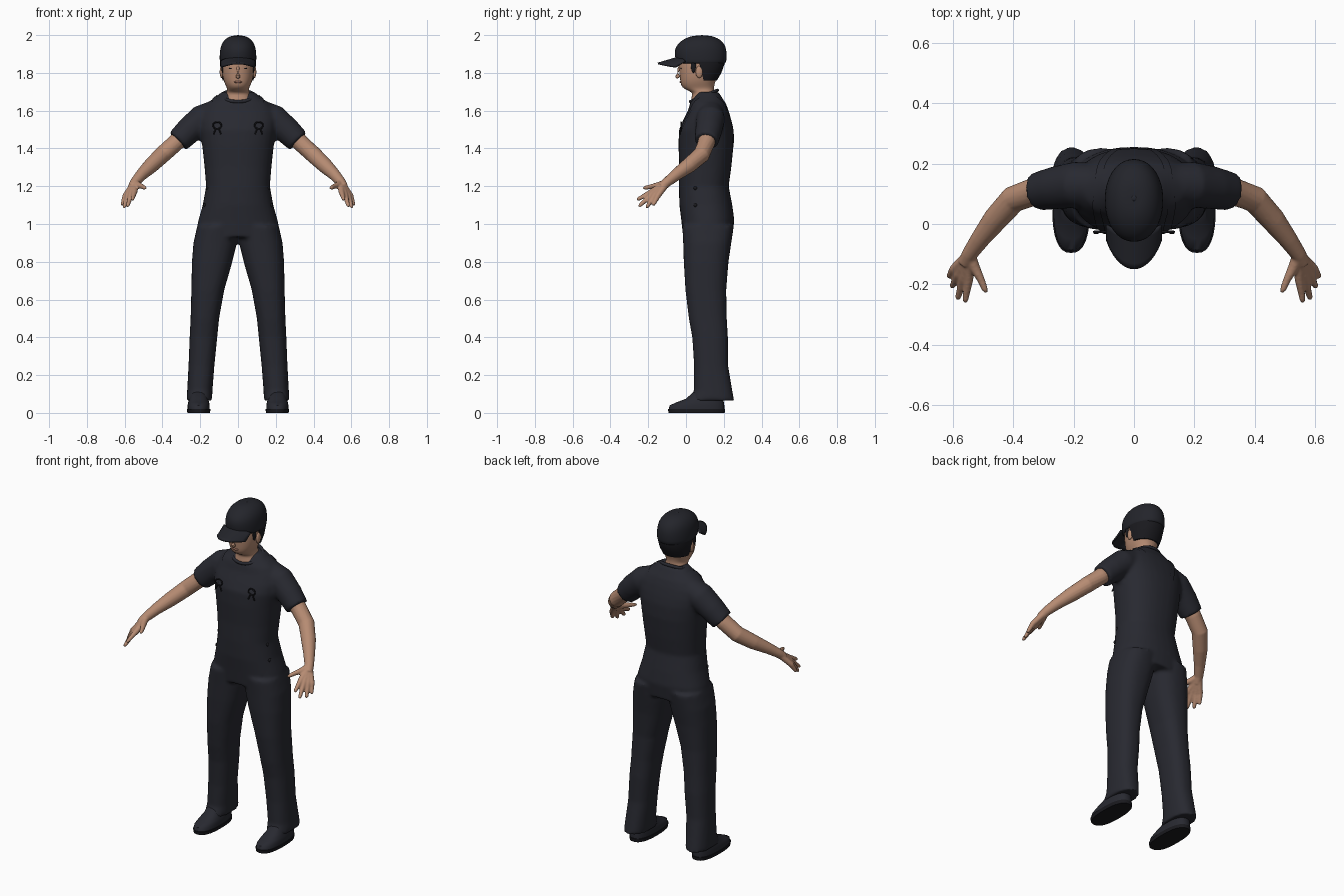
import bpy, bmesh, math
from mathutils import Vector, Matrix

cube = bpy.data.objects.get("Cube")
if cube:
    bpy.data.objects.remove(cube, do_unlink=True)


def material(name, color):
    m = bpy.data.materials.new(name)
    m.use_nodes = True
    m.diffuse_color = (*color, 1)
    bsdf = next(n for n in m.node_tree.nodes if n.type == 'BSDF_PRINCIPLED')
    bsdf.inputs["Base Color"].default_value = (*color, 1)
    bsdf.inputs["Roughness"].default_value = 0.8
    return m


NAVY = material("navy cloth", (.021, .022, .03))
CAP = material("cap cloth", (.017, .018, .024))
SKIN = material("skin", (.47, .26, .17))
LIP = material("lips", (.36, .17, .12))
BLACK = material("black", (.01, .01, .013))


def bridge(bm, rings):
    """Skin a list of vertex rings and close both ends."""
    n = len(rings[0])
    for a, b in zip(rings, rings[1:]):
        for i in range(n):
            j = (i + 1) % n
            bm.faces.new((a[i], a[j], b[j], b[i]))
    bm.faces.new(rings[0])
    bm.faces.new(rings[-1])


def loft(bm, rows, power=2.2, grow=0, n=32):
    """Horizontal rounded sections: height, front, back, left edge, right edge."""
    rings = []
    for z, front, back, x0, x1 in rows:
        cx, cy = (x0 + x1) / 2, (front + back) / 2
        rx, ry = abs(x1 - x0) / 2 + grow, (back - front) / 2 + grow
        ring = []
        for k in range(n):
            a = math.tau * k / n
            c, s = math.cos(a), math.sin(a)
            ring.append(bm.verts.new((
                cx + rx * math.copysign(abs(c) ** (2 / power), c),
                cy + ry * math.copysign(abs(s) ** (2 / power), s), z)))
        rings.append(ring)
    bridge(bm, rings)


def centred(rows):
    return [(z, f, b, -r, r) for z, f, b, r in rows]


def tube(bm, points, side=1, n=16):
    """Round limb through points given as x, y, z, radius."""
    pos = [Vector((side * x, y, z)) for x, y, z, r in points]
    rings = []
    for i, p in enumerate(pos):
        d = pos[min(i + 1, len(pos) - 1)] - pos[max(i - 1, 0)]
        q = d.to_track_quat('Z', 'Y')
        r = points[i][3]
        rings.append([bm.verts.new(p + q @ Vector((
            r * math.cos(math.tau * k / n), r * math.sin(math.tau * k / n), 0)))
            for k in range(n)])
    bridge(bm, rings)


def ball(bm, center, size):
    m = Matrix.Translation(center) @ Matrix.Diagonal((*size, 1))
    bmesh.ops.create_uvsphere(bm, u_segments=16, v_segments=10, radius=1, matrix=m)


def finish(name, bm, mat, voxel=0, subdiv=0):
    bmesh.ops.recalc_face_normals(bm, faces=bm.faces[:])
    mesh = bpy.data.meshes.new(name)
    bm.to_mesh(mesh)
    bm.free()
    mesh.materials.append(mat)
    ob = bpy.data.objects.new(name, mesh)
    bpy.context.collection.objects.link(ob)
    if voxel:
        mod = ob.modifiers.new("Blend", 'REMESH')
        mod.mode = 'VOXEL'
        mod.voxel_size = voxel
        mod.use_smooth_shade = True
        mod = ob.modifiers.new("Relax", 'SMOOTH')
        mod.factor = .5
        mod.iterations = 3
    else:
        if subdiv:
            ob.modifiers.new("Round", 'SUBSURF').levels = subdiv
            ob.modifiers["Round"].render_levels = subdiv
        bpy.ops.object.select_all(action='DESELECT')
        ob.select_set(True)
        bpy.context.view_layer.objects.active = ob
        bpy.ops.object.shade_smooth_by_angle(angle=math.radians(50))
    return ob


# Work suit: torso, sleeves and trouser legs blended together
suit = bmesh.new()
loft(suit, centred([
    (.93, -.015, .245, .225), (1.02, -.025, .256, .21), (1.1, -.035, .245, .187),
    (1.2, -.038, .226, .169), (1.3, -.036, .24, .177), (1.42, -.04, .252, .19),
    (1.5, -.037, .25, .203), (1.55, -.015, .24, .207), (1.6, .01, .226, .195),
    (1.64, .022, .21, .165), (1.67, .04, .19, .122), (1.7, .06, .172, .085)]), 2.3)
for s in (1, -1):
    tube(suit, [(.1, .13, 1.6, .065), (.19, .13, 1.555, .077),
                (.26, .12, 1.495, .071), (.318, .108, 1.438, .064)], s, 24)
    loft(suit, [(z, f, b, s * i, s * o) for z, f, b, i, o in [
        (.065, .02, .255, .138, .273), (.12, .042, .245, .135, .269),
        (.25, .043, .223, .125, .262), (.4, .033, .222, .11, .256),
        (.5, .015, .216, .1, .251), (.65, -.003, .213, .073, .247),
        (.8, -.012, .225, .03, .244), (.9, -.015, .24, .006, .236),
        (.99, -.02, .253, .004, .216)]], 2.4)
suit = finish("work_suit", suit, NAVY, voxel=.011)

# Shirt collar
bpy.ops.mesh.primitive_torus_add(major_radius=.08, minor_radius=.009, major_segments=40,
                                 minor_segments=10, location=(0, .095, 1.678),
                                 rotation=(.4, 0, 0))
collar = bpy.context.object
collar.name = "collar"
collar.scale = (1.07, .96, 1)
collar.data.materials.append(NAVY)
bpy.ops.object.shade_smooth()

HEAD = centred([
    (1.6, .035, .16, .085), (1.65, .022, .16, .08), (1.685, .035, .152, .065),
    (1.7, .028, .15, .06), (1.715, -.013, .148, .056), (1.735, -.027, .15, .066),
    (1.76, -.031, .157, .077), (1.8, -.035, .18, .085), (1.85, -.04, .198, .088),
    (1.92, -.03, .19, .08)])

for s, side in ((1, "left"), (-1, "right")):
    # Bare arm, with each finger running from the wrist through its knuckle
    arm = bmesh.new()
    tube(arm, [(.26, .12, 1.5, .047), (.33, .108, 1.43, .046), (.4, .082, 1.367, .045),
               (.46, .015, 1.31, .041), (.51, -.05, 1.262, .032),
               (.545, -.1, 1.222, .026), (.56, -.13, 1.195, .024)], s)
    wrist = (.545, -.1, 1.22, .02)
    for knuckle, tip in [((.548, -.183, 1.17), (.56, -.26, 1.128)),
                         ((.566, -.18, 1.158), (.585, -.25, 1.092)),
                         ((.583, -.168, 1.15), (.604, -.21, 1.085)),
                         ((.597, -.15, 1.148), (.614, -.175, 1.098))]:
        k, t = Vector(knuckle), Vector(tip)
        tube(arm, [wrist, (*k, .016), (*k.lerp(t, .5), .0125), (*k.lerp(t, .9), .01),
                   (*t, .005)], s, 10)
    tube(arm, [wrist, (.528, -.145, 1.205, .018), (.507, -.185, 1.198, .013),
               (.495, -.215, 1.192, .011), (.489, -.228, 1.19, .005)], s, 10)
    finish(side + "_arm", arm, SKIN, voxel=.005)

    # Shoe and sole
    for name, mat, rows in [
        ("_shoe", NAVY, [(.018, -.092, .203, .15, .267), (.04, -.086, .203, .15, .267),
                         (.056, -.05, .2, .153, .264), (.075, .0, .198, .158, .258),
                         (.12, .05, .195, .165, .25)]),
        ("_sole", BLACK, [(0, -.092, .205, .148, .268), (.02, -.096, .207, .146, .271)])]:
        bm = bmesh.new()
        loft(bm, [(z, f, b, s * i, s * o) for z, f, b, i, o in rows], 2.5)
        finish(side + name, bm, mat)

    # Ear, sideburn and eye
    bm = bmesh.new()
    ball(bm, (s * .087, .07, 1.805), (.01, .019, .032))
    finish(side + "_ear", bm, SKIN)
    bm = bmesh.new()
    ball(bm, (s * .081, .04, 1.84), (.008, .014, .04))
    finish(side + "_sideburn", bm, BLACK)
    bm = bmesh.new()
    ball(bm, (s * .034, -.026, 1.823), (.014, .004, .004))
    finish(side + "_eye", bm, BLACK)

    # Overall strap, draped from the bib over the shoulder to the middle back
    bm = bmesh.new()
    path = [(.11, -.03, 1.5), (.115, -.01, 1.55), (.12, .02, 1.6), (.125, .05, 1.65),
            (.125, .1, 1.68), (.12, .16, 1.68), (.11, .21, 1.64), (.09, .24, 1.58),
            (.06, .255, 1.5), (.03, .26, 1.42)]
    rows = [[bm.verts.new((s * (x + w), y, z)) for w in (-.016, 0, .016)]
            for x, y, z in path]
    for a, b in zip(rows, rows[1:]):
        for i in range(2):
            bm.faces.new((a[i], a[i + 1], b[i + 1], b[i]))
    strap = finish(side + "_strap", bm, NAVY, subdiv=2)
    wrap = strap.modifiers.new("Drape", 'SHRINKWRAP')
    wrap.target = suit
    wrap.wrap_mode = 'ABOVE_SURFACE'
    wrap.offset = .004

    # Chest buckle and hip buttons
    bm = bmesh.new()
    loop = [(.11 + .022 * math.sin(a), -.026, 1.522 + .018 * math.cos(a), .004)
            for a in [math.tau * k / 16 for k in range(17)]]
    tube(bm, loop, s, 8)
    for d in (-1, 1):
        tube(bm, [(.11 + d * .008, -.028, 1.505, .004),
                  (.11 + d * .02, -.03, 1.475, .004)], s, 8)
    finish(side + "_buckle", bm, BLACK)
    bm = bmesh.new()
    for x, z in ((.162, 1.19), (.176, 1.1)):
        ball(bm, (s * x, .05, z), (.008, .01, .01))
    finish(side + "_hip_buttons", bm, BLACK)

# Head and neck, nose, mouth
bm = bmesh.new()
loft(bm, HEAD)
finish("head", bm, SKIN, subdiv=1)
bm = bmesh.new()
tube(bm, [(0, -.03, 1.84, .007), (0, -.042, 1.81, .01), (0, -.049, 1.786, .014),
          (0, -.038, 1.772, .012)])
finish("nose", bm, SKIN, subdiv=1)
bm = bmesh.new()
ball(bm, (0, -.027, 1.752), (.022, .007, .006))
finish("lips", bm, LIP)

# Short hair: the back of the skull, slightly enlarged and cut off behind the ears
bm = bmesh.new()
loft(bm, [row for row in HEAD if row[0] > 1.75], grow=.007)
bmesh.ops.bisect_plane(bm, geom=bm.verts[:] + bm.edges[:] + bm.faces[:],
                       plane_co=(0, .088, 1.78), plane_no=(0, 1, .25), clear_inner=True)
bmesh.ops.holes_fill(bm, edges=[e for e in bm.edges if e.is_boundary])
finish("hair", bm, BLACK)

# Cap crown, top button and curved brim
bm = bmesh.new()
loft(bm, centred([
    (1.845, -.045, .208, .094), (1.855, -.052, .213, .097), (1.89, -.06, .217, .098),
    (1.925, -.06, .214, .095), (1.95, -.047, .205, .088), (1.975, -.02, .185, .073),
    (1.992, .018, .15, .048), (1.998, .05, .12, .025)]), 2.1)
finish("cap_crown", bm, CAP, subdiv=1)
bm = bmesh.new()
ball(bm, (0, .085, 1.995), (.01, .01, .005))
finish("cap_button", bm, CAP)
bm = bmesh.new()
grid = []
for i in range(17):
    u = i / 8 - 1
    depth = .115 * math.sqrt(1 - .8 * u * u)
    grid.append([bm.verts.new((.092 * u, -.035 + .03 * u * u - depth * v / 6,
                               1.888 - .034 * v / 6 - .022 * u * u)) for v in range(7)])
for a, b in zip(grid, grid[1:]):
    for j in range(6):
        bm.faces.new((a[j], a[j + 1], b[j + 1], b[j]))
brim = finish("cap_brim", bm, CAP)
brim.modifiers.new("Thickness", 'SOLIDIFY').thickness = .009
